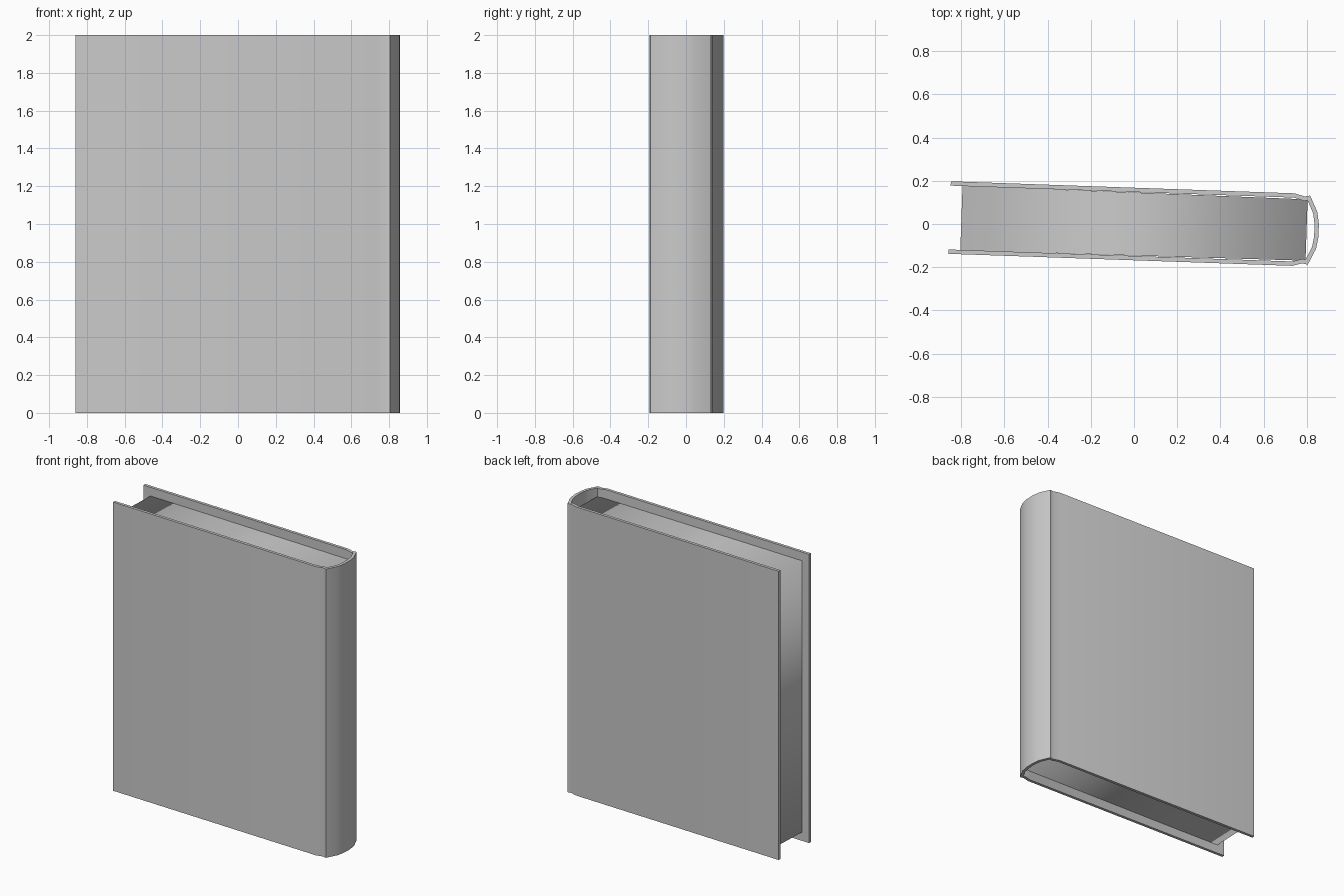
import bpy, bmesh, math

cube = bpy.data.objects.get("Cube")
if cube:
    bpy.data.objects.remove(cube)

HEIGHT = 2.0
RECESS = 0.06
TILT = math.radians(-2)

grey = bpy.data.materials.new("plain_grey")
grey.use_nodes = True
colour = (0.6, 0.6, 0.6, 1)
grey.diffuse_color = colour
grey.node_tree.nodes["Principled BSDF"].inputs["Base Color"].default_value = colour


def sweep(name, outline, bottom, top):
    """Raise a flat outline into an upright sheet."""
    bm = bmesh.new()
    verts = [bm.verts.new((x, y, bottom)) for x, y in outline]
    edges = [bm.edges.new(pair) for pair in zip(verts, verts[1:])]
    new = bmesh.ops.extrude_edge_only(bm, edges=edges)["geom"]
    bmesh.ops.translate(bm, vec=(0, 0, top - bottom),
                        verts=[g for g in new if isinstance(g, bmesh.types.BMVert)])
    return finish(name, bm)


def finish(name, bm):
    bmesh.ops.recalc_face_normals(bm, faces=bm.faces)
    mesh = bpy.data.meshes.new(name)
    bm.to_mesh(mesh)
    bm.free()
    mesh.materials.append(grey)
    obj = bpy.data.objects.new(name, mesh)
    obj.rotation_euler.z = TILT
    bpy.context.collection.objects.link(obj)
    return obj


# Hard cover: board, hinge groove and rounded spine, mirrored front to back
half = [(-0.855, 0.168), (0.74, 0.168), (0.785, 0.155), (0.811, 0.16),
        (0.847, 0.085), (0.856, 0.03)]
cover = sweep("cover", half + [(x, -y) for x, y in reversed(half)], 0, HEIGHT)
bpy.context.view_layer.objects.active = cover
cover.select_set(True)
# The sheet grows inwards, so the outline stays the outer face
if cover.data.polygons[0].normal.y < 0:
    cover.data.flip_normals()
thick = cover.modifiers.new("board_thickness", "SOLIDIFY")
thick.thickness = 0.02
thick.offset = -1
thick.use_even_offset = True
bpy.ops.object.modifier_apply(modifier=thick.name)
bpy.ops.object.shade_smooth_by_angle(angle=math.radians(35))

# Page block: a band of top, fore edge, bottom and spine edge, softly shaded
bm = bmesh.new()
rim = [(-0.8, 0.15, RECESS), (-0.8, 0.15, HEIGHT - RECESS),
       (0.8, 0.142, HEIGHT - RECESS), (0.8, 0.142, RECESS)]
back = [bm.verts.new(p) for p in rim]
front = [bm.verts.new((x, -y, z)) for x, y, z in rim]
for i in range(4):
    j = (i + 1) % 4
    bm.faces.new((back[i], back[j], front[j], front[i]))
pages = finish("pages", bm)
pages.data.shade_smooth()
